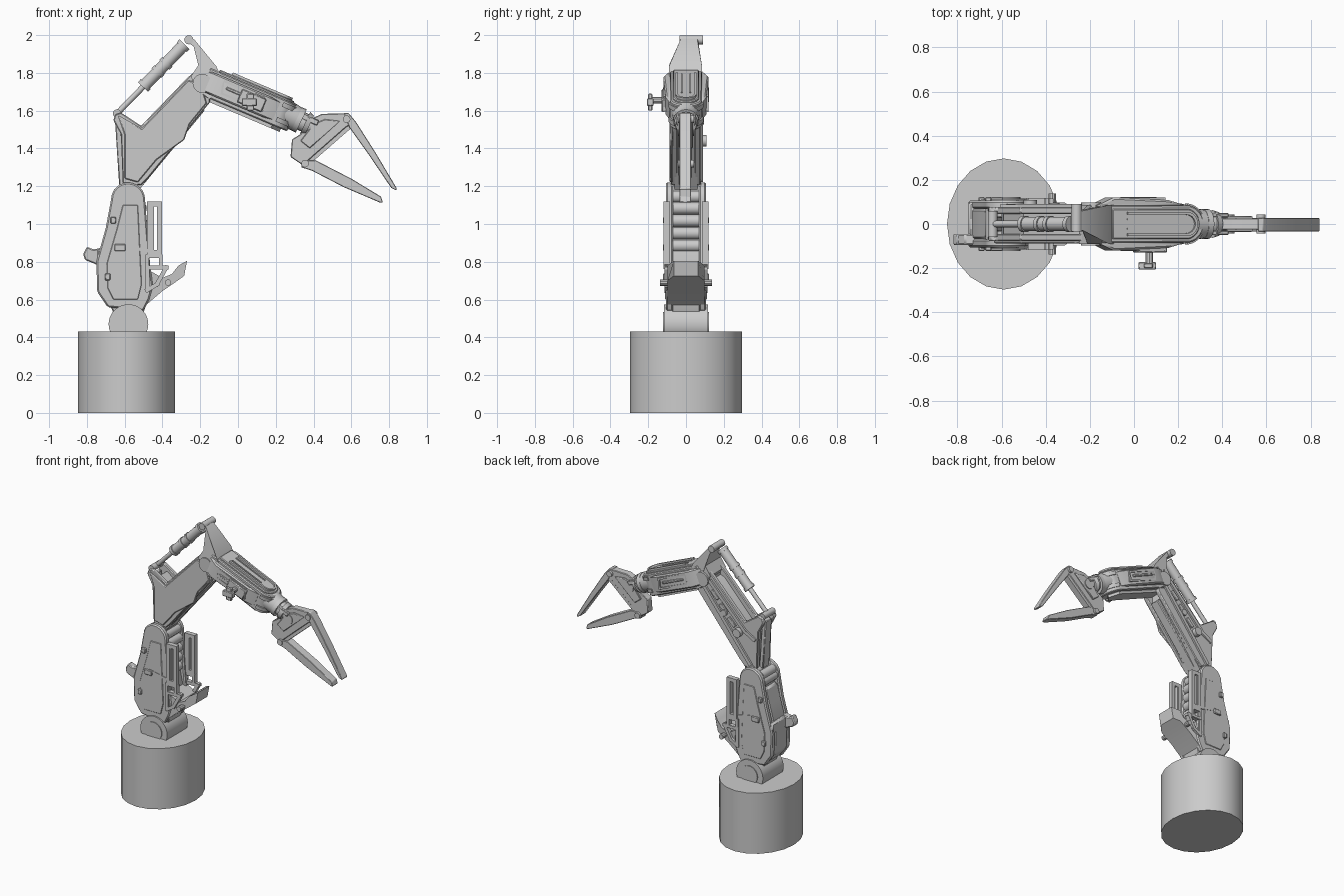
import bpy, bmesh
from math import radians, cos, sin, pi
from mathutils import Vector, Matrix

I = Matrix.Identity(4)


def finish(name, bm, bevel=0.0):
    bmesh.ops.recalc_face_normals(bm, faces=bm.faces)
    me = bpy.data.meshes.new(name)
    bm.to_mesh(me)
    bm.free()
    ob = bpy.data.objects.new(name, me)
    bpy.context.collection.objects.link(ob)
    if bevel:
        m = ob.modifiers.new("chamfer", 'BEVEL')
        m.width, m.segments, m.limit_method = bevel, 1, 'ANGLE'
    return ob


def prism(name, pts, lo, hi, axis='Y', M=I, bevel=0.0):
    """Extrude a 2D profile: XZ along Y, or XY along Z."""
    bm = bmesh.new()
    put = (lambda a, b, h: (a, h, b)) if axis == 'Y' else (lambda a, b, h: (a, b, h))
    rows = [[bm.verts.new(M @ Vector(put(a, b, h))) for a, b in pts] for h in (lo, hi)]
    n = len(pts)
    for i in range(n):
        j = (i + 1) % n
        bm.faces.new((rows[0][i], rows[0][j], rows[1][j], rows[1][i]))
    bm.faces.new(rows[0])
    bm.faces.new(rows[1])
    return finish(name, bm, bevel)


def box(name, x0, x1, y0, y1, z0, z1, M=I, bevel=0.004):
    return prism(name, [(x0, z0), (x1, z0), (x1, z1), (x0, z1)], y0, y1, M=M, bevel=bevel)


def strut(name, p, q, w, y0, y1, M=I, bevel=0.0):
    """Flat bar in the XZ plane from p to q."""
    p, q = Vector(p), Vector(q)
    d = (q - p).normalized() * w / 2
    n = Vector((-d.y, d.x))
    return prism(name, [p - d + n, p - d - n, q + d - n, q + d + n], y0, y1, M=M, bevel=bevel)


def frame(name, pts, w, y0, y1, M=I):
    for i, p in enumerate(pts):
        strut(name, p, pts[(i + 1) % len(pts)], w, y0, y1, M)


def rod(name, p, q, r, r2=None, n=16):
    p, q = Vector(p), Vector(q)
    bm = bmesh.new()
    R = (q - p).to_track_quat('Z', 'Y').to_matrix().to_4x4()
    bmesh.ops.create_cone(bm, cap_ends=True, segments=n, radius1=r, radius2=r if r2 is None else r2,
                          depth=(q - p).length, matrix=Matrix.Translation((p + q) / 2) @ R)
    return finish(name, bm)


def arc(cx, cz, r, a0, a1, n):
    return [(cx + r * cos(radians(a0 + (a1 - a0) * i / n)),
             cz + r * sin(radians(a0 + (a1 - a0) * i / n))) for i in range(n + 1)]


# pedestal and base pivot
base = rod("pedestal", (0, 0, 0), (0, 0, 0.43), 1, n=20)
base.data.transform(Matrix.Translation((-0.59, 0, 0)) @ Matrix.Diagonal((0.257, 0.297, 1, 1)))
rod("base_pivot", (-0.58, -0.116, 0.47), (-0.58, 0.116, 0.47), 0.105, n=32)
rod("base_pivot_cap", (-0.58, -0.122, 0.47), (-0.58, 0.122, 0.47), 0.065, n=24)
box("pivot_foot", -0.67, -0.49, -0.1, 0.1, 0.42, 0.455)

# lower arm: core, ribbed sleeve and two cheek plates
core = [(-0.64, 1.13), (-0.67, 0.98), (-0.72, 0.8), (-0.715, 0.66), (-0.66, 0.53), (-0.5, 0.53),
        (-0.46, 0.66), (-0.5, 0.85), (-0.52, 1.13)]
prism("lower_arm_core", core, -0.075, 0.075, bevel=0.006)
ribs = [(-0.515, 0.885 + 0.066 * i) for i in range(4)] + arc(-0.582, 1.13, 0.057, 15, 185, 4)
for x, z in ribs:
    rod("sleeve_rib", (x, -0.07, z), (x, 0.07, z), 0.033, n=12)
prism("back_shell", [(-0.672, 1.08), (-0.7, 0.98), (-0.75, 0.8), (-0.745, 0.64), (-0.69, 0.57),
                     (-0.66, 0.57), (-0.7, 0.66), (-0.7, 0.8), (-0.64, 1.08)], -0.068, 0.068, bevel=0.008)
cheek = arc(-0.582, 1.13, 0.09, 0, 180, 12) + [(-0.70, 0.98), (-0.75, 0.80), (-0.745, 0.64), (-0.69, 0.56),
                                               (-0.5, 0.54), (-0.47, 0.6), (-0.45, 0.67), (-0.465, 0.78)]
guard = [(-0.468, 1.105), (-0.415, 1.105), (-0.415, 0.85), (-0.468, 0.85)]
for s in (-1, 1):
    prism("lower_arm_cheek", cheek, s * 0.068, s * 0.106, bevel=0.008)
    prism("cheek_panel", [(-0.61, 1.1), (-0.64, 0.98), (-0.695, 0.79), (-0.69, 0.66), (-0.66, 0.6),
                          (-0.53, 0.6), (-0.51, 0.68), (-0.53, 1.1)], s * 0.1, s * 0.11, bevel=0.003)
    frame("side_guard", guard, 0.026, s * 0.085, s * 0.118)
    strut("guard_divider", (-0.45, 1.1), (-0.45, 0.86), 0.008, s * 0.085, s * 0.112)
    frame("lower_guard", [(-0.48, 0.83), (-0.41, 0.83), (-0.41, 0.77), (-0.48, 0.77)], 0.018, s * 0.085, s * 0.118)
    frame("lower_guard", [(-0.48, 0.77), (-0.38, 0.77), (-0.43, 0.68), (-0.48, 0.65)], 0.022, s * 0.085, s * 0.115)
    for x, z, w, h in ((-0.625, 0.875, 0.03, 0.018), (-0.69, 0.72, 0.014, 0.018), (-0.66, 1.02, 0.014, 0.018)):
        box("latch", x - w, x + w, s * 0.1, s * 0.122, z - h, z + h)
    strut("guard_stay", (-0.62, 0.89), (-0.42, 0.845), 0.018, s * 0.1, s * 0.112)
    rod("scoop_pin", (-0.37, s * 0.06, 0.69), (-0.37, s * 0.137, 0.69), 0.017, n=10)

# front scoop, narrowing to its lip
scoop = prism("front_scoop", [(-0.5, 0.56), (-0.40, 0.645), (-0.32, 0.7), (-0.285, 0.725), (-0.27, 0.805),
                              (-0.315, 0.78), (-0.35, 0.735), (-0.4, 0.715), (-0.48, 0.76)], -0.098, 0.098)
for v in scoop.data.vertices:
    if v.co.x > -0.3:
        v.co.y *= 0.66

# rear handle
box("handle_mount", -0.75, -0.68, -0.1, 0.1, 0.79, 0.87, bevel=0.012)
prism("rear_handle", [(-0.70, 0.88), (-0.765, 0.865), (-0.8, 0.88), (-0.82, 0.84), (-0.81, 0.81),
                      (-0.76, 0.79), (-0.70, 0.76)], -0.095, -0.045, bevel=0.006)

# upper arm: core, side skins and raised armour
upper = [(-0.61, 1.215), (-0.513, 1.205), (-0.47, 1.25), (-0.148, 1.645), (-0.15, 1.7), (-0.2, 1.83),
         (-0.265, 1.777), (-0.513, 1.52), (-0.62, 1.59), (-0.65, 1.58), (-0.66, 1.55), (-0.62, 1.475)]
upper_core = [(-0.6, 1.17), (-0.53, 1.17), (-0.2, 1.61), (-0.2, 1.75), (-0.27, 1.73), (-0.5, 1.48),
              (-0.59, 1.54), (-0.6, 1.47)]
armour = [(-0.6, 1.24), (-0.53, 1.22), (-0.43, 1.34), (-0.285, 1.445), (-0.255, 1.53), (-0.165, 1.64),
          (-0.2, 1.75), (-0.265, 1.76), (-0.51, 1.505), (-0.635, 1.575), (-0.6, 1.47)]
prism("upper_arm_core", upper_core, -0.062, 0.062)
for s in (-1, 1):
    prism("upper_arm_skin", upper, s * 0.045, s * 0.077, bevel=0.005)
prism("upper_arm_armour", armour, -0.088, -0.07, bevel=0.005)
strut("spine_ridge", (-0.53, 1.2), (-0.2, 1.6), 0.035, -0.04, 0.03, bevel=0.005)
strut("rear_column", (-0.615, 1.22), (-0.635, 1.53), 0.03, -0.035, 0.035, bevel=0.005)
# exposed mechanism on the far side
strut("far_rail", (-0.56, 1.24), (-0.2, 1.7), 0.025, 0.07, 0.09)
strut("far_rail", (-0.59, 1.42), (-0.52, 1.46), 0.025, 0.07, 0.088)
strut("far_rail", (-0.52, 1.46), (-0.25, 1.74), 0.025, 0.07, 0.09)
rod("far_motor", (-0.47, 0.07, 1.44), (-0.47, 0.108, 1.44), 0.03)
rod("far_hub", (-0.36, 0.07, 1.55), (-0.36, 0.095, 1.55), 0.022)
for i in range(3):
    x, z = -0.43 + 0.065 * i, 1.48 + 0.08 * i
    strut("far_block", (x, z), (x + 0.03, z + 0.03), 0.03, 0.07, 0.086, bevel=0.003)
rod("waist_joint", (-0.565, -0.08, 1.2), (-0.565, 0.08, 1.2), 0.035)

# hydraulic piston
a, b = Vector((-0.64, 0, 1.585)), Vector((-0.26, 0, 1.975))
rod("piston_rod", a, a.lerp(b, 0.5), 0.015)
rod("piston_barrel", a.lerp(b, 0.36), a.lerp(b, 0.93), 0.032, n=20)
for t in (0.36, 0.55, 0.66, 0.9):
    rod("barrel_ring", a.lerp(b, t), a.lerp(b, t + 0.04), 0.037, n=20)
rod("piston_lower_pin", a + Vector((0, -0.06, 0)), a + Vector((0, 0.06, 0)), 0.022)
rod("piston_upper_pin", b + Vector((0, -0.035, 0)), b + Vector((0, 0.09, 0)), 0.024)

# elbow horn, chamfered towards the near side
horn = prism("elbow_horn", [(-0.285, 1.975), (-0.265, 1.998), (-0.23, 1.975), (-0.115, 1.835), (-0.08, 1.76),
                            (-0.15, 1.66), (-0.22, 1.72), (-0.25, 1.78), (-0.21, 1.84), (-0.235, 1.94)], -0.09, 0.085)
for v in horn.data.vertices:
    if v.co.z > 1.9:
        v.co.y = -0.03 if v.co.y < 0 else 0.06
rod("elbow_axle", (-0.19, -0.098, 1.745), (-0.19, 0.098, 1.745), 0.05, n=20)

# forearm, built in its own tilted frame (u along the arm)
F = Matrix.Translation((0.03, 0, 1.68)) @ Matrix.Rotation(radians(23), 4, 'Y')
nose = arc(0.2, 0, 0.085, -80, 80, 12)
prism("forearm_body", [(-0.22, -0.085)] + nose + [(-0.22, 0.085)], -0.085, 0.065, 'Z', F, 0.006)
prism("forearm_belly", [(-0.2, -0.05), (0.2, -0.06), (0.25, 0), (0.2, 0.06), (-0.2, 0.05)], -0.103, -0.08, 'Z', F)
prism("forearm_lid", [(-0.17, -0.068)] + arc(0.19, 0, 0.07, -80, 80, 12) + [(-0.17, 0.068)],
      0.06, 0.077, 'Z', F, 0.005)
rim = [(-0.1, -0.055)] + arc(0.19, 0, 0.055, -90, 90, 10) + [(-0.1, 0.055)]
rim += [(-0.1, 0.042)] + arc(0.19, 0, 0.042, 90, -90, 10) + [(-0.1, -0.042)]
prism("lid_rim", rim, 0.07, 0.09, 'Z', F)
for s in (-1, 1):
    prism("forearm_flank", [(-0.24, s * 0.08), (-0.15, s * 0.12), (0.12, s * 0.108), (0.2, s * 0.085)],
          -0.065, 0.05, 'Z', F, 0.008)
    frame("flank_trim", [(-0.13, 0.03), (0.1, 0.03), (0.12, -0.035), (-0.11, -0.035)], 0.012, s * 0.1, s * 0.119, F)
    box("flank_bar", -0.1, 0.08, s * 0.1, s * 0.122, -0.008, 0.008, F)
    box("lid_groove_rib", -0.1, 0.15, s * 0.022 - 0.004, s * 0.022 + 0.004, 0.07, 0.083, F, 0)
for w in (-0.06, 0.025):
    prism("nose_band", arc(0.2, 0, 0.094, -85, 85, 12), w, w + 0.025, 'Z', F)

# side sensor on the near flank
box("sensor_plate", -0.02, 0.12, -0.13, -0.095, -0.045, 0.03, F, 0.005)
rod("sensor_stem", (0.07, -0.12, 1.655), (0.07, -0.18, 1.655), 0.018, n=10)
box("sensor_head", 0.02, 0.1, -0.207, -0.172, 1.625, 1.665)
box("sensor_head", 0.045, 0.085, -0.2, -0.178, 1.6, 1.69)

# wrist rings and neck
p, q = Vector((0.25, 0, 1.585)), Vector((0.42, 0, 1.505))
for t0, t1, r0, r1 in ((0, 0.4, 0.075, 0.065), (0.36, 0.5, 0.068, 0.068), (0.5, 0.62, 0.05, 0.05),
                       (0.62, 0.76, 0.063, 0.055), (0.76, 1.0, 0.042, 0.04)):
    rod("wrist_ring", p.lerp(q, t0), p.lerp(q, t1), r0, r1, 20)
for s in (-1, 1):
    strut("wrist_clevis", (0.31, 1.585), (0.41, 1.54), 0.03, s * 0.03, s * 0.05, bevel=0.004)

# gripper palm, crossbar and fingers
prism("gripper_palm", [(0.286, 1.448), (0.33, 1.475), (0.381, 1.554), (0.444, 1.583), (0.571, 1.586), (0.619, 1.54),
                       (0.572, 1.512), (0.39, 1.352), (0.344, 1.31), (0.278, 1.355)], -0.026, 0.026, bevel=0.004)
strut("palm_crossbar", (0.365, 1.318), (0.605, 1.527), 0.022, -0.022, 0.022)
for s in (-1, 1):
    prism("palm_cover", [(0.33, 1.44), (0.4, 1.53), (0.46, 1.555), (0.54, 1.545), (0.38, 1.4)],
          s * 0.02, s * 0.036, bevel=0.004)
prism("upper_finger", [(0.56, 1.588), (0.585, 1.588), (0.625, 1.54), (0.73, 1.375), (0.841, 1.188), (0.838, 1.178),
                       (0.812, 1.19), (0.69, 1.37), (0.59, 1.51)], -0.034, 0.027, bevel=0.003)
prism("lower_finger", [(0.335, 1.3), (0.345, 1.335), (0.41, 1.338), (0.6, 1.24), (0.757, 1.145), (0.767, 1.115),
                       (0.755, 1.112), (0.56, 1.195), (0.39, 1.283)], -0.034, 0.027, bevel=0.003)
for x, z, r in ((0.575, 1.555, 0.02), (0.355, 1.32, 0.02), (0.42, 1.5, 0.035)):
    rod("gripper_pin", (x, -0.042, z), (x, 0.042, z), r)

bpy.ops.object.select_all(action='SELECT')
bpy.context.view_layer.objects.active = base
bpy.ops.object.shade_smooth_by_angle(angle=radians(32))
